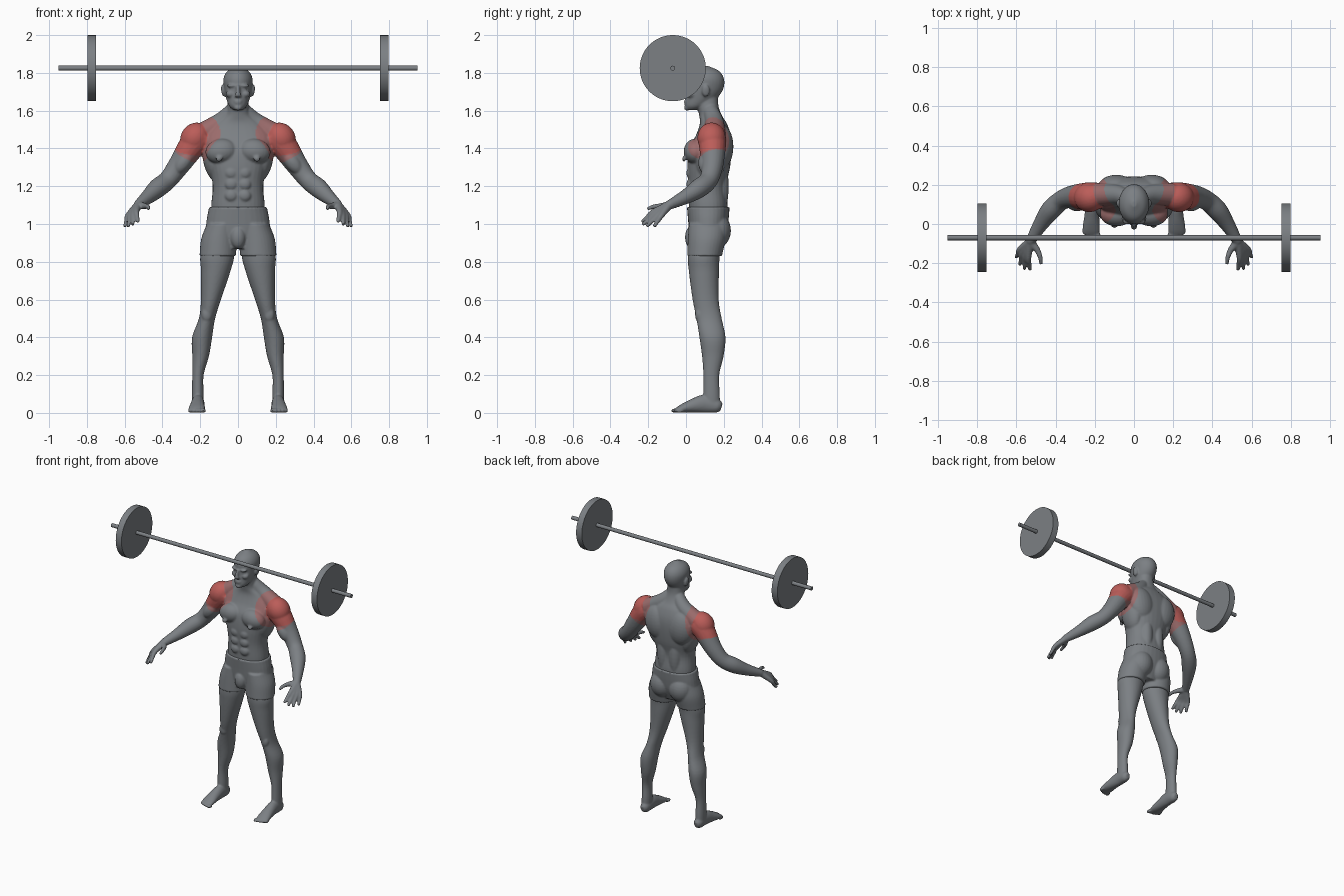
import bpy, bmesh, math
from mathutils import Matrix, Vector

X, Y, Z = Vector((1, 0, 0)), Vector((0, 1, 0)), Vector((0, 0, 1))

old = bpy.data.objects.get("Cube")
if old:
    bpy.data.objects.remove(old, do_unlink=True)


def material(name, color):
    mat = bpy.data.materials.new(name)
    mat.use_nodes = True
    mat.diffuse_color = (*color, 1)
    mat.node_tree.nodes["Principled BSDF"].inputs["Base Color"].default_value = (*color, 1)
    return mat


grey = material("slate grey", (.2, .215, .23))
dusky = material("dusky red", (.33, .15, .15))
red = material("muscle red", (.5, .11, .1))


def spline(points, steps=5):
    """Smooth curve through rows of numbers."""
    rows = [Vector(p) for p in points]
    ext = [rows[0] * 2 - rows[1]] + rows + [rows[-1] * 2 - rows[-2]]
    out = []
    for a, b, c, d in zip(ext, ext[1:], ext[2:], ext[3:]):
        for i in range(steps):
            t = i / steps
            out.append((b * 2 + (c - a) * t + (a * 2 - b * 5 + c * 4 - d) * t**2
                        + (b * 3 - a - c * 3 + d) * t**3) / 2)
    return out + [rows[-1]]


def loft(bm, points, ref=Y, level=False, power=2, sides=32):
    """Skin of oval rings; each row is x, y, z, width radius, depth radius."""
    rows = spline(points)
    centres = [Vector(r[:3]) for r in rows]
    rings = []
    for i, (row, c) in enumerate(zip(rows, centres)):
        along = Z if level else (centres[min(i + 1, len(rows) - 1)] - centres[max(i - 1, 0)]).normalized()
        u = ref.cross(along).normalized()
        v = along.cross(u)
        ring = []
        for k in range(sides):
            a = math.tau * k / sides
            ca, sa = math.cos(a), math.sin(a)
            ca = math.copysign(abs(ca) ** (2 / power), ca)
            sa = math.copysign(abs(sa) ** (2 / power), sa)
            ring.append(bm.verts.new(c + u * max(row[3], .003) * ca + v * max(row[4], .003) * sa))
        rings.append(ring)
    for lo, hi in zip(rings, rings[1:]):
        for k in range(sides):
            n = (k + 1) % sides
            bm.faces.new((lo[k], lo[n], hi[n], hi[k]))
    bm.faces.new(rings[0][::-1])
    bm.faces.new(rings[-1])


def tube(bm, points, ref=Y):
    """Round limb; each row is x, y, z, radius."""
    loft(bm, [(*p, p[-1]) for p in points], ref, sides=20)


def blob(bm, place, size, tilt=0):
    m = Matrix.Translation(place) @ Matrix.Rotation(tilt, 4, "Y") @ Matrix.Diagonal((*size, 1))
    bmesh.ops.create_uvsphere(bm, u_segments=24, v_segments=16, radius=1, matrix=m)


def mirror(bm):
    copy = bmesh.ops.duplicate(bm, geom=bm.verts[:] + bm.edges[:] + bm.faces[:])["geom"]
    verts = [g for g in copy if isinstance(g, bmesh.types.BMVert)]
    bmesh.ops.scale(bm, vec=(-1, 1, 1), verts=verts)
    bmesh.ops.reverse_faces(bm, faces=[g for g in copy if isinstance(g, bmesh.types.BMFace)])


def finish(name, bm, mats, fuse=0, relax=3):
    mesh = bpy.data.meshes.new(name)
    bm.to_mesh(mesh)
    bm.free()
    obj = bpy.data.objects.new(name, mesh)
    bpy.context.collection.objects.link(obj)
    bpy.ops.object.select_all(action="DESELECT")
    obj.select_set(True)
    bpy.context.view_layer.objects.active = obj
    if fuse:
        mod = obj.modifiers.new("fuse", "REMESH")
        mod.mode, mod.voxel_size = "VOXEL", fuse
        mod = obj.modifiers.new("relax", "SMOOTH")
        mod.factor, mod.iterations = .5, relax
        for title in ("fuse", "relax"):
            bpy.ops.object.modifier_apply(modifier=title)
    obj.data.materials.clear()
    for mat in mats:
        obj.data.materials.append(mat)
    bpy.ops.object.shade_smooth_by_angle(angle=math.radians(50))
    return obj


# ---- Body, left half ----
body = bmesh.new()

# Leg
loft(body, [(.085, .115, .97, .07, .09), (.108, .095, .84, .09, .085), (.118, .095, .75, .078, .08),
            (.143, .104, .6, .053, .069), (.164, .122, .5, .043, .067), (.19, .14, .4, .053, .069),
            (.198, .142, .3, .044, .057), (.212, .134, .2, .03, .042), (.213, .135, .1, .031, .044),
            (.213, .135, .03, .03, .045)], level=True)
blob(body, (.165, .07, .52), (.028, .022, .04))

# Foot and toes
loft(body, [(.212, .188, .03, .015, .02), (.212, .165, .036, .03, .036), (.212, .1, .048, .034, .048),
            (.215, .04, .038, .038, .038), (.218, -.02, .023, .044, .023),
            (.22, -.05, .014, .041, .013)], ref=Z)
for i in range(5):
    blob(body, (.183 + .018 * i, -.058 + .003 * i * i / 2, .012), (.013 if i == 0 else .009, .021, .012))

# Arm and deltoid
tube(body, [(.17, .145, 1.46, .065), (.23, .14, 1.43, .073), (.31, .14, 1.315, .058),
            (.37, .12, 1.235, .05), (.425, .07, 1.19, .051), (.475, .0, 1.145, .039),
            (.53, -.09, 1.1, .025)])
blob(body, (.228, .135, 1.455), (.075, .075, .085), -.6)
blob(body, (.29, .105, 1.325), (.04, .04, .07), -.65)

# Hand with spread fingers
wrist = Vector((.53, -.09, 1.1))
for i in range(4):
    t = i / 3
    knuckle = Vector((.582, -.13, 1.045)).lerp(Vector((.538, -.172, 1.065)), t)
    tip = Vector((.6, -.17, .985)).lerp(Vector((.53, -.235, 1.01)), t)
    tip += Vector((.006, -.02, -.008)) * math.sin(math.pi * t)
    tube(body, [(*wrist, .022), (*knuckle, .015), (*knuckle.lerp(tip, .5), .012), (*tip, .009)], ref=X)
tube(body, [(*wrist, .022), (.495, -.13, 1.095, .016), (.478, -.17, 1.092, .012),
            (.474, -.205, 1.08, .009)], ref=X)

# Trapezius, chest, back and stomach muscles
tube(body, [(.03, .13, 1.6, .04), (.09, .15, 1.54, .05), (.19, .15, 1.475, .06)])
blob(body, (.088, .05, 1.385), (.085, .062, .066), .15)
blob(body, (.1, -.01, 1.345), (.018, .007, .016))
blob(body, (.1, -.016, 1.345), (.006, .007, .006))
blob(body, (.09, .185, 1.41), (.095, .066, .12), .15)
blob(body, (.045, .18, 1.2), (.045, .046, .16))
blob(body, (.13, .13, 1.34), (.055, .08, .12), .2)
for row in range(3):
    blob(body, (.035, .024, 1.15 + .06 * row), (.034, .022, .032))

# Ear, eye, cheek
blob(body, (.079, .105, 1.705), (.01, .021, .032), .15)
blob(body, (.03, .016, 1.712), (.014, .01, .008))
blob(body, (.04, .028, 1.688), (.024, .026, .02))
blob(body, (.03, .014, 1.732), (.03, .017, .009))
mirror(body)

# Torso and neck
loft(body, [(0, .115, .98, .135, .09), (0, .118, 1.09, .142, .102), (0, .113, 1.2, .134, .1),
            (0, .12, 1.3, .152, .113), (0, .13, 1.4, .18, .112), (0, .145, 1.47, .185, .092),
            (0, .145, 1.53, .13, .072), (0, .13, 1.575, .068, .06), (0, .115, 1.63, .056, .056),
            (0, .115, 1.7, .05, .055)], level=True, power=2.3)

# Head and face
loft(body, [(0, .035, 1.603, .024, .028), (0, .052, 1.625, .047, .058), (0, .083, 1.67, .064, .085),
            (0, .1, 1.72, .074, .099), (0, .102, 1.77, .077, .099), (0, .102, 1.81, .056, .073),
            (0, .102, 1.837, .012, .015)], level=True)
loft(body, [(0, .0, 1.735, .009, .012), (0, -.012, 1.7, .011, .014), (0, -.014, 1.678, .018, .014),
            (0, .002, 1.67, .014, .01)], level=True)
for z, width in ((1.652, .024), (1.642, .021)):
    blob(body, (0, .002, z), (width, .013, .006))
blob(body, (0, .006, 1.615), (.022, .017, .014))

figure = finish("body", body, [grey, dusky, red], fuse=.006)

# Highlighted shoulder muscle, fading through a softer tone
for face in figure.data.polygons:
    c = face.center
    c = Vector((abs(c.x), c.y, c.z))
    if (c - Vector((.25, .13, 1.45))).length < .1:
        face.material_index = 2
    elif (c - Vector((.22, .11, 1.46))).length < .135:
        face.material_index = 1

# ---- Shorts ----
shorts = bmesh.new()
loft(shorts, [(.108, .098, .83, .096, .092), (.1, .11, .92, .095, .1), (.085, .115, 1, .08, .1)], level=True)
blob(shorts, (.073, .158, .965), (.083, .08, .095))
mirror(shorts)
loft(shorts, [(0, .105, .87, .1, .075), (0, .115, .95, .165, .098), (0, .118, 1.02, .166, .107),
              (0, .118, 1.09, .153, .113)], level=True, power=2.2)
blob(shorts, (0, .03, .93), (.04, .035, .06))
finish("shorts", shorts, [grey], fuse=.006, relax=2)


# ---- Barbell ----
def rod(name, x, radius, length):
    bm = bmesh.new()
    m = Matrix.Translation((x, -.07, 1.825)) @ Matrix.Rotation(math.pi / 2, 4, "Y")
    bmesh.ops.create_cone(bm, cap_ends=True, segments=64, radius1=radius, radius2=radius,
                          depth=length, matrix=m)
    finish(name, bm, [grey])


rod("barbell_bar", 0, .013, 1.9)
for side, x in (("left", .775), ("right", -.775)):
    rod(side + "_weight_plate", x, .175, .045)
